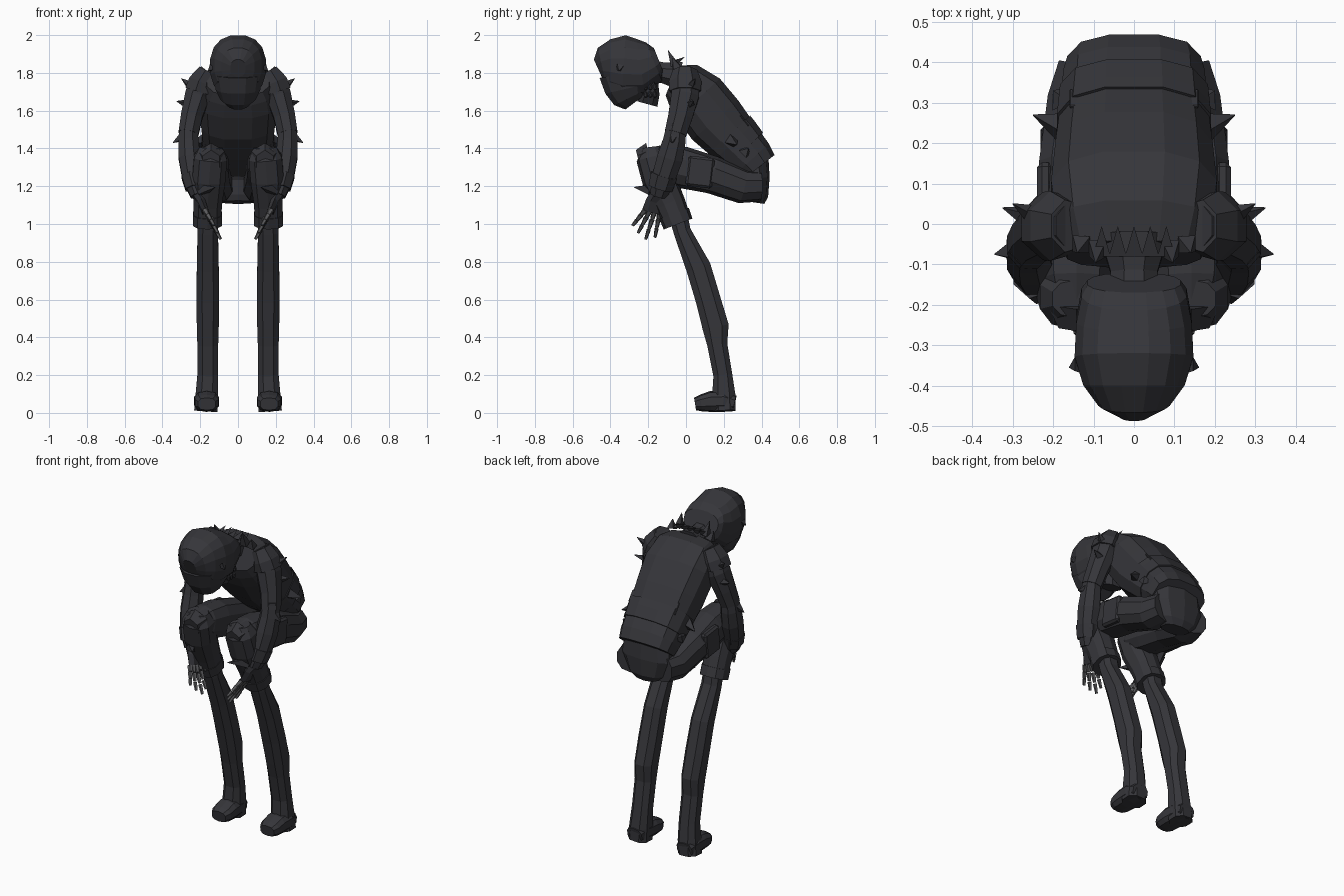
import bpy
import bmesh
import math
from mathutils import Vector

default_cube = bpy.data.objects.get("Cube")
if default_cube:
    bpy.data.objects.remove(default_cube, do_unlink=True)


def flat_material(name, colour):
    material = bpy.data.materials.new(name)
    material.use_nodes = True
    material.diffuse_color = colour
    shader = material.node_tree.nodes["Principled BSDF"]
    shader.inputs["Base Color"].default_value = colour
    shader.inputs["Roughness"].default_value = 0.9
    return material


charcoal = flat_material("charcoal", (.036, .036, .042, 1))
bone_grey = flat_material("bone grey", (.1, .1, .105, 1))


def finish(name, bm, mirror, material=charcoal):
    """Turn a bmesh into a flat shaded object, mirrored across x when paired."""
    bmesh.ops.recalc_face_normals(bm, faces=bm.faces)
    mesh = bpy.data.meshes.new(name)
    bm.to_mesh(mesh)
    bm.free()
    mesh.materials.append(material)
    part = bpy.data.objects.new(name, mesh)
    bpy.context.collection.objects.link(part)
    if mirror:
        modifier = part.modifiers.new("Mirror", "MIRROR")
        modifier.use_mirror_merge = False
    return part


def add_loft(bm, stations, sides=8, square=1.0):
    """Stations are (x, y, z, half width, half depth), rings square to the path."""
    centres = [Vector(station[:3]) for station in stations]
    grow = math.cos(math.pi / sides) ** -square
    rings = []
    for i, station in enumerate(stations):
        before = centres[max(i - 1, 0)]
        after = centres[min(i + 1, len(centres) - 1)]
        along = (after - before).normalized()
        across = Vector((1, 0, 0))
        across = (across - along * across.dot(along)).normalized()
        depth = along.cross(across)
        ring = []
        for k in range(sides):
            angle = math.tau * (k + .5) / sides
            c, s = math.cos(angle), math.sin(angle)
            u = math.copysign(abs(c) ** square, c) * station[3] * grow
            v = math.copysign(abs(s) ** square, s) * station[4] * grow
            ring.append(bm.verts.new(centres[i] + across * u + depth * v))
        rings.append(ring)
    for lower, upper in zip(rings, rings[1:]):
        for k in range(sides):
            n = (k + 1) % sides
            bm.faces.new((lower[k], lower[n], upper[n], upper[k]))
    bm.faces.new(rings[0])
    bm.faces.new(rings[-1])


def loft(name, stations, sides=8, square=1.0, mirror=False):
    bm = bmesh.new()
    add_loft(bm, stations, sides, square)
    return finish(name, bm, mirror)


def spikes(name, pairs, radius):
    """Four sided thorns, each from a base point to a tip point."""
    bm = bmesh.new()
    for base, tip in pairs:
        add_loft(bm, [(*base, radius, radius), (*tip, .001, .001)], sides=4)
    return finish(name, bm, True)


def box(name, centre, size, tilt=0.0):
    """Pair of chamfered boxes leaning about the x axis."""
    bm = bmesh.new()
    bmesh.ops.create_cube(bm, size=1)
    bmesh.ops.scale(bm, vec=size, verts=bm.verts)
    bmesh.ops.bevel(bm, geom=list(bm.edges), offset=min(size) * .3,
                    segments=1, affect="EDGES")
    part = finish(name, bm, True)
    for vertex in part.data.vertices:
        y, z = vertex.co.y, vertex.co.z
        c, s = math.cos(tilt), math.sin(tilt)
        vertex.co = Vector((vertex.co.x, y * c - z * s, y * s + z * c)) + Vector(centre)
    return part


# Head, bowed so the face looks at the ground
loft("head", [
    (0, -.145, 1.87, .115, .065), (0, -.17, 1.86, .13, .11),
    (0, -.24, 1.83, .143, .152), (0, -.33, 1.835, .147, .164),
    (0, -.4, 1.84, .125, .138), (0, -.445, 1.835, .088, .1),
    (0, -.467, 1.825, .04, .05)], sides=16, square=.85)
loft("face_mask", [
    (0, -.315, 1.8, .132, .145), (0, -.3, 1.72, .118, .13),
    (0, -.285, 1.675, .095, .105), (0, -.265, 1.648, .06, .07)],
    sides=12, square=.85)
loft("jaw", [
    (0, -.19, 1.77, .095, .04), (0, -.19, 1.69, .085, .05),
    (0, -.205, 1.635, .055, .055)], sides=8, square=.8)
for row, height in enumerate((1.725, 1.685)):
    for i in range(3):
        box("teeth", (.092 - row * .006, -.215 + i * .025, height),
            (.02, .02, .034), tilt=.2)
spikes("ear_studs", [((.135, -.35, 1.83), (.16, -.355, 1.81))], .018)

# Neck with a collar of flat points lying on the upper back
loft("neck", [(0, -.22, 1.81, .065, .065), (0, -.12, 1.8, .058, .055),
              (0, -.03, 1.785, .085, .075)])
collar = bmesh.new()
for i in range(5):
    x = (i - 2) * .04
    corners = [(x - .022, -.08, 1.862), (x + .022, -.08, 1.862), (x, -.005, 1.885),
               (x, -.05, 1.84)]
    bmesh.ops.convex_hull(collar, input=[collar.verts.new(c) for c in corners])
finish("collar_points", collar, False)
spikes("collar_thorns", [((.09, -.06, 1.84), (.095, -.095, 1.92)),
                         ((.13, -.05, 1.83), (.14, -.07, 1.88))], .022)

# Hunched torso in a long shirt, over the seat of the shorts
loft("torso", [
    (0, -.075, 1.76, .165, .085), (0, -.015, 1.735, .19, .13),
    (0, .065, 1.665, .205, .155), (0, .155, 1.55, .195, .16),
    (0, .26, 1.435, .182, .14), (0, .35, 1.345, .175, .12),
    (0, .385, 1.3, .165, .106)], sides=12, square=.75)
loft("waist_wrap", [
    (0, .23, 1.475, .191, .148), (0, .26, 1.442, .188, .145),
    (0, .31, 1.39, .183, .135)], sides=12, square=.75)
box("shirt_flap", (.115, .31, 1.548), (.09, .01, .07), tilt=.65)
loft("seat", [
    (0, .34, 1.34, .15, .095), (0, .365, 1.24, .16, .075),
    (0, .36, 1.15, .12, .072), (0, .355, 1.115, .08, .058)], sides=10, square=.8)
spikes("waist_thorns", [((.18, .24, 1.44), (.25, .27, 1.42)),
                        ((.18, .31, 1.38), (.2, .33, 1.4))], .026)

# Bent legs in baggy shorts
loft("thighs", [
    (.105, .39, 1.2, .082, .078), (.122, .3, 1.2, .092, .088),
    (.14, .14, 1.26, .095, .096), (.14, -.02, 1.3, .092, .106),
    (.142, -.14, 1.325, .085, .092), (.142, -.215, 1.34, .06, .06)],
    sides=10, square=.85, mirror=True)
loft("shorts_lower_legs", [
    (.142, -.185, 1.405, .06, .045), (.145, -.178, 1.35, .088, .082),
    (.155, -.145, 1.24, .088, .086), (.16, -.085, 1.11, .075, .078),
    (.162, -.045, 1.01, .072, .072)], sides=10, square=.85, mirror=True)
loft("shorts_cuffs", [(.162, -.063, 1.055, .077, .08), (.162, -.042, 1, .077, .078)],
     sides=10, square=.85, mirror=True)
loft("knee_pads", [(.142, -.19, 1.345, .072, .075), (.142, -.25, 1.33, .045, .055)],
     sides=6, mirror=True)
box("thigh_pockets", (.22, .075, 1.275), (.04, .14, .16), tilt=-.12)

# Long boots with rounded feet
loft("boots", [
    (.16, -.045, 1.06, .052, .05), (.16, -.02, .96, .054, .046),
    (.16, .066, .77, .058, .066), (.16, .117, .6, .06, .066),
    (.16, .157, .455, .058, .07), (.16, .166, .36, .055, .053),
    (.16, .195, .2, .055, .05), (.165, .2, .09, .06, .062),
    (.17, .203, .01, .062, .06)], sides=8, square=.8, mirror=True)
loft("boot_feet", [
    (.17, .258, .05, .05, .04), (.168, .2, .062, .064, .055),
    (.165, .13, .06, .065, .053), (.165, .08, .052, .062, .043),
    (.165, .048, .047, .046, .032)], sides=10, square=.75, mirror=True)

# Arms hanging outside the knees
loft("upper_arms", [
    (.15, -.005, 1.8, .055, .055), (.185, -.005, 1.755, .07, .072),
    (.215, -.005, 1.68, .066, .074), (.245, -.03, 1.57, .057, .064),
    (.262, -.055, 1.48, .053, .058)], mirror=True)
loft("shoulder_guards", [
    (.16, -.005, 1.81, .05, .06), (.192, -.005, 1.75, .07, .08),
    (.208, -.005, 1.7, .074, .078)], sides=7, mirror=True)
loft("forearms", [
    (.262, -.05, 1.53, .045, .05), (.262, -.062, 1.44, .053, .06),
    (.257, -.085, 1.35, .057, .068), (.242, -.12, 1.24, .052, .062),
    (.215, -.145, 1.15, .036, .045)], mirror=True)
loft("wrist_cuffs", [(.246, -.115, 1.26, .054, .066), (.23, -.135, 1.19, .048, .06)],
     sides=7, mirror=True)
spikes("arm_thorns", [
    ((.225, .01, 1.71), (.3, .05, 1.77)), ((.24, .01, 1.63), (.325, .04, 1.65)),
    ((.28, -.065, 1.47), (.345, -.075, 1.43)),
    ((.19, -.18, 1.18), (.12, -.275, 1.195))], .027)

# Bony hands with jointed fingers and a thumb
loft("palms", [(.215, -.145, 1.16, .028, .035), (.195, -.16, 1.12, .02, .045),
               (.172, -.175, 1.065, .016, .05)], sides=6, mirror=True)
finger_tips = [(.125, -.285, .99), (.105, -.255, .95), (.09, -.215, .915), (.1, -.165, .925)]
hands = bmesh.new()
for i, tip in enumerate(finger_tips):
    base, tip = Vector((.175, -.215 + i * .026, 1.075)), Vector(tip)
    for joint in range(3):
        start = base.lerp(tip, joint / 3)
        end = base.lerp(tip, (joint + .9) / 3)
        width = .0135 - joint * .002
        add_loft(hands, [(*start, width, width), (*end, width * .7, width * .7)], sides=5)
add_loft(hands, [(.19, -.13, 1.13, .012, .012), (.15, -.12, 1.07, .01, .01),
                 (.13, -.13, 1.02, .005, .005)], sides=5)
finish("fingers", hands, True, bone_grey)
